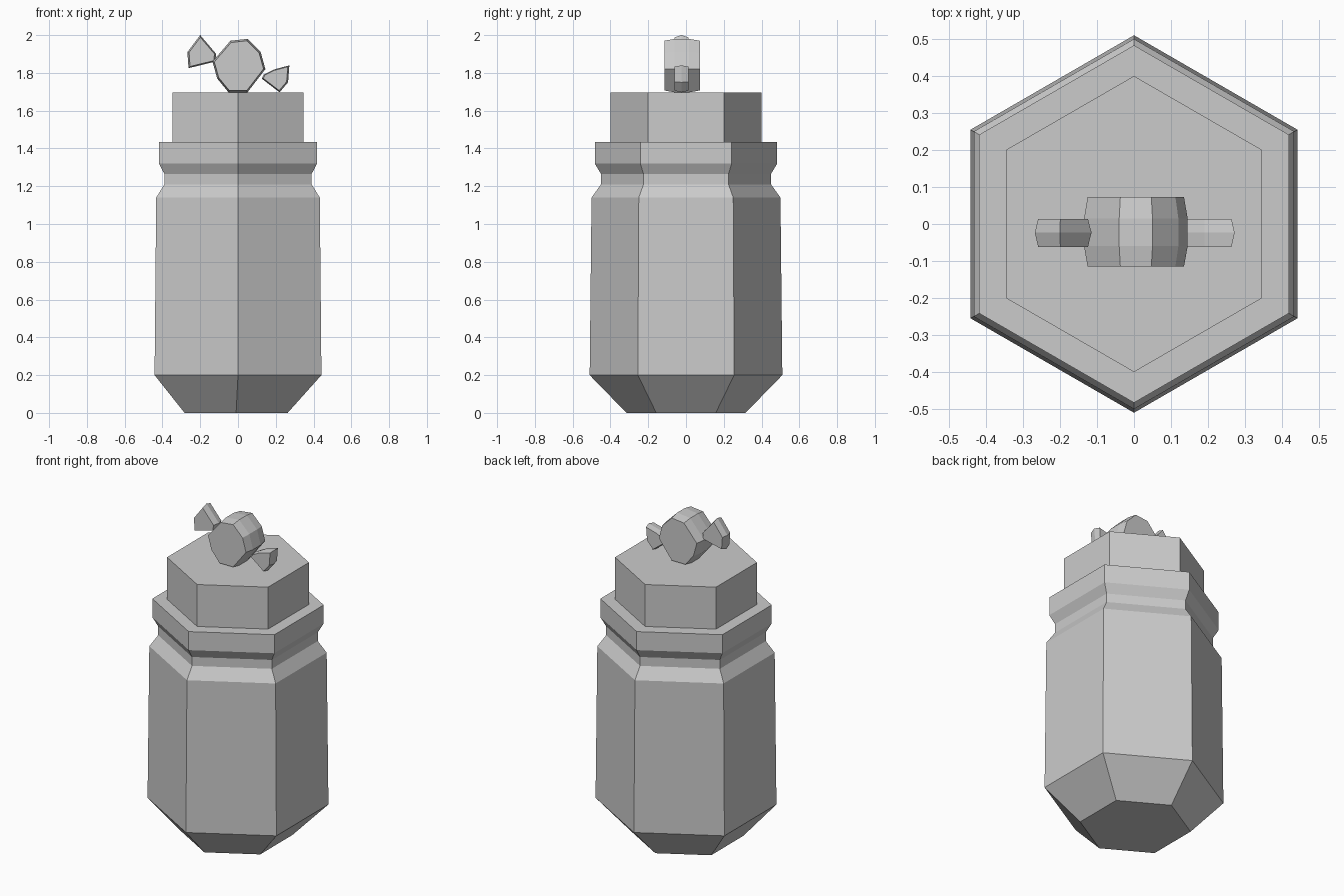
import bpy, bmesh, math

cube = bpy.data.objects.get("Cube")
if cube:
    bpy.data.objects.remove(cube, do_unlink=True)

grey = bpy.data.materials.new("plain_grey")
grey.use_nodes = True
colour = (0.6, 0.6, 0.6, 1)
grey.diffuse_color = colour
grey.node_tree.nodes["Principled BSDF"].inputs["Base Color"].default_value = colour


def loft(name, rings):
    """Skin a closed solid through rings of matching points."""
    bm = bmesh.new()
    loops = [[bm.verts.new(p) for p in ring] for ring in rings]
    for a, b in zip(loops, loops[1:]):
        for i in range(len(a)):
            j = (i + 1) % len(a)
            bm.faces.new((a[i], a[j], b[j], b[i]))
    bm.faces.new(loops[0][::-1])
    bm.faces.new(loops[-1])
    bmesh.ops.recalc_face_normals(bm, faces=bm.faces)
    mesh = bpy.data.meshes.new(name)
    bm.to_mesh(mesh)
    bm.free()
    mesh.materials.append(grey)
    obj = bpy.data.objects.new(name, mesh)
    bpy.context.collection.objects.link(obj)
    return obj


def hexagon(r, z, dx=0):
    turn = math.pi / 3
    return [(dx + r * math.sin(i * turn), r * math.cos(i * turn), z) for i in range(6)]


def slab(name, outline, layers):
    """Outline in x and z, swept along y; each layer is (y, scale)."""
    cx = sum(x for x, z in outline) / len(outline)
    cz = sum(z for x, z in outline) / len(outline)
    return loft(name, [[(cx + (x - cx) * s, y, cz + (z - cz) * s) for x, z in outline]
                       for y, s in layers])


# Jar with tapered foot, pinched neck and rim
loft("jar_body", [hexagon(0.315, 0, -0.01)] + [hexagon(r, z) for r, z in (
    (0.51, 0.2), (0.5, 1.14), (0.45, 1.21), (0.45, 1.265), (0.483, 1.32), (0.483, 1.435))])

# Lid
loft("jar_lid", [hexagon(0.4, 1.435), hexagon(0.4, 1.695)])

# Wrapped sweet on the lid
slab("sweet_centre",
     [(-0.04, 1.97), (0.05, 1.98), (0.12, 1.91), (0.145, 1.82),
      (0.05, 1.697), (-0.05, 1.697), (-0.11, 1.77), (-0.135, 1.86)],
     [(-0.115, 0.93), (-0.06, 1), (0.015, 1), (0.073, 0.93)])

# Twisted wrapper ends
ends = {
    "right_wrapper_end": [(-0.2, 2.0), (-0.268, 1.91), (-0.262, 1.825),
                          (-0.12, 1.86), (-0.115, 1.9)],
    "left_wrapper_end": [(0.272, 1.84), (0.265, 1.75), (0.22, 1.697),
                         (0.125, 1.77), (0.135, 1.79), (0.19, 1.818)],
}
for name, outline in ends.items():
    slab(name, outline, [(-0.062, 0.88), (-0.023, 1), (0.014, 0.88)])
